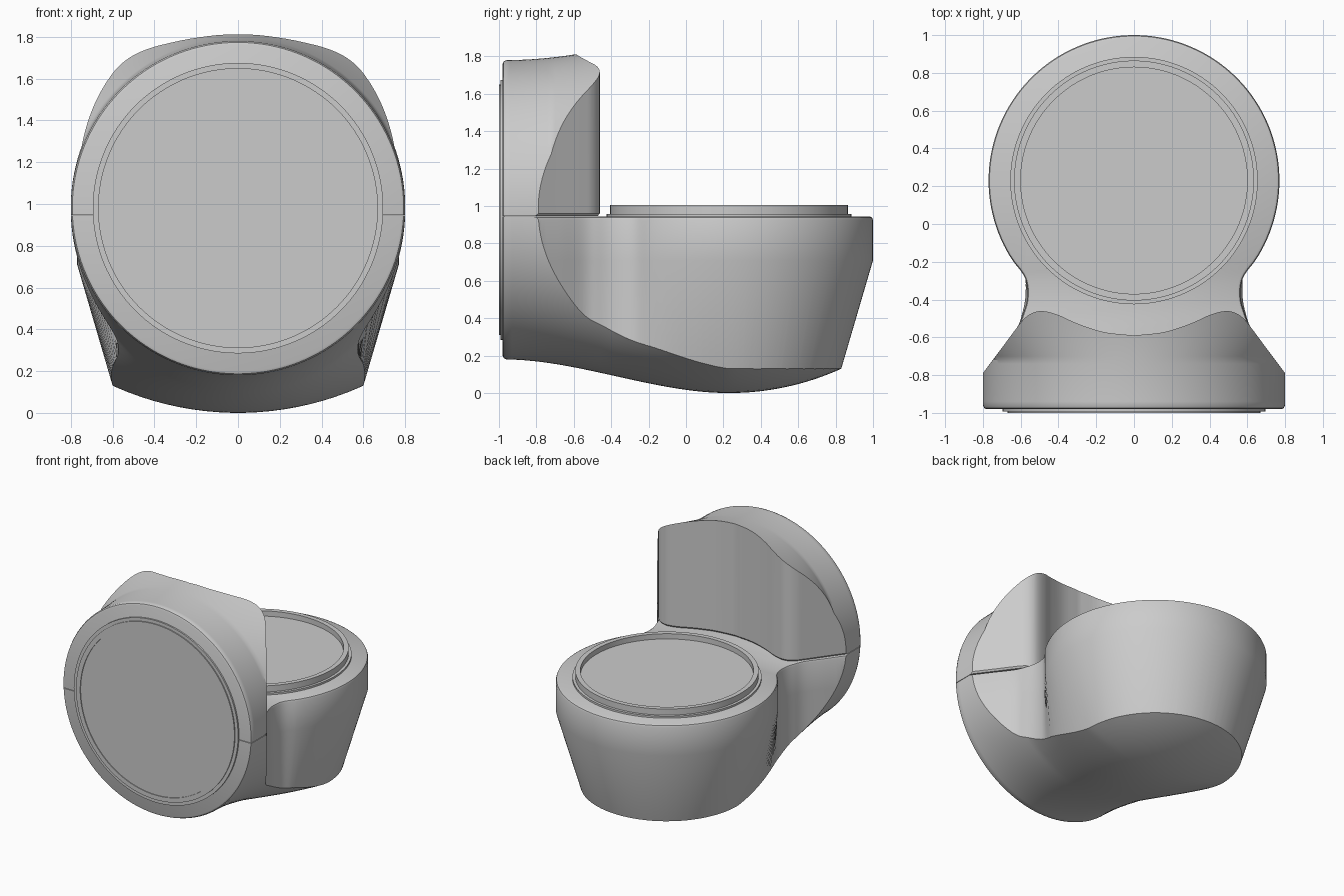
import bpy, bmesh, math
from mathutils import Vector

if "Cube" in bpy.data.objects:
    bpy.data.objects.remove(bpy.data.objects["Cube"])

grey = bpy.data.materials.new("plain_grey")
grey.use_nodes = True
COLOUR = (0.6, 0.6, 0.6, 1)
grey.diffuse_color = COLOUR
grey.node_tree.nodes["Principled BSDF"].inputs["Base Color"].default_value = COLOUR

DISC_Y, SEAM, DIAL_Z = 0.23, 0.945, 0.98


def make_object(name, bm):
    bmesh.ops.recalc_face_normals(bm, faces=bm.faces)
    mesh = bpy.data.meshes.new(name)
    bm.to_mesh(mesh)
    bm.free()
    mesh.materials.append(grey)
    obj = bpy.data.objects.new(name, mesh)
    bpy.context.collection.objects.link(obj)
    return obj


def loft(name, rings):
    """Closed solid through rings of equal point count."""
    bm = bmesh.new()
    loops = [[bm.verts.new(p) for p in ring] for ring in rings]
    n = len(loops[0])
    for a, b in zip(loops, loops[1:]):
        for i in range(n):
            j = (i + 1) % n
            bm.faces.new((a[i], a[j], b[j], b[i]))
    bm.faces.new(loops[0])
    bm.faces.new(loops[-1])
    return make_object(name, bm)


def smooth_path(points, steps=6):
    """Catmull-Rom curve through 2D points."""
    pts = [Vector(p) for p in points]
    pts = [2 * pts[0] - pts[1]] + pts + [2 * pts[-1] - pts[-2]]
    out = []
    for a, b, c, d in zip(pts, pts[1:], pts[2:], pts[3:]):
        for k in range(steps):
            t = k / steps
            out.append(0.5 * (2 * b + (c - a) * t + (2 * a - 5 * b + 4 * c - d) * t * t
                              + (3 * b - a - 3 * c + d) * t ** 3))
    return out + [pts[-2]]


def mirrored(half):
    return half + [Vector((-p.x, p.y)) for p in reversed(half[:-1])]


def inset(outline, d):
    n = len(outline)
    out = []
    for i, p in enumerate(outline):
        t = (outline[(i + 1) % n] - outline[i - 1]).normalized()
        out.append(p + Vector((-t.y, t.x)) * d)
    return out


def at_height(outline, z):
    return [(p.x, p.y, z) for p in outline]


def section(y, radius, centre, n=144):
    return [(radius * math.cos(math.tau * (i + 0.5) / n), y,
             centre + radius * math.sin(math.tau * (i + 0.5) / n)) for i in range(n)]


def front_rim(centre):
    return [section(y, 0.8 - d, centre) for y, d in ((-0.98, 0.018), (-0.975, 0.007), (-0.96, 0))]


def intersect(name, a, b):
    """Keep the volume shared by two solids."""
    b.hide_render = True
    mod = a.modifiers.new("shared", 'BOOLEAN')
    mod.operation, mod.solver, mod.object = 'INTERSECT', 'EXACT', b
    dg = bpy.context.evaluated_depsgraph_get()
    mesh = bpy.data.meshes.new_from_object(a.evaluated_get(dg))
    mesh.name = name
    obj = bpy.data.objects.new(name, mesh)
    bpy.context.collection.objects.link(obj)
    for helper in (a, b):
        bpy.data.objects.remove(helper)
    return obj


FLARE = [(0.86, -0.87), (0.8, -0.79), (0.71, -0.67)]
FRONT = [Vector((0.86, -1.1))]

# Lower body plan: flared front, waist, round back; the foot is narrower
waist_top = smooth_path(FLARE + [(0.62, -0.55), (0.585, -0.47), (0.566, -0.4),
                                 (0.566, -0.33), (0.585, -0.27), (0.638, -0.2)])
waist_foot = smooth_path(FLARE + [(0.62, -0.55), (0.595, -0.47), (0.582, -0.4),
                                  (0.576, -0.33), (0.574, -0.27), (0.575, -0.2)])
round_top, round_foot = [], []
for i in range(1, 49):
    ang = math.radians(-34 + 124 * i / 48)
    c, s = math.cos(ang), math.sin(ang)
    round_top.append(Vector((0.77 * c, DISC_Y + 0.77 * s)))
    if ang < 0:
        k = s / math.sin(math.radians(-34))
        round_foot.append(Vector((0.6 - 0.025 * k * k, DISC_Y - 0.43 * k)))
    else:
        round_foot.append(Vector((0.6 * c, DISC_Y + 0.6 * s)))
plan_top = mirrored(FRONT + waist_top + round_top)
plan_foot = mirrored(FRONT + waist_foot + round_foot)
plan_under = [f + (f - t) * 0.35 for f, t in zip(plan_foot, plan_top)]
column = loft("column", [at_height(plan_under, -0.073), at_height(plan_foot, 0.13),
                         at_height(plan_top, 0.71), at_height(plan_top, SEAM - 0.02),
                         at_height(inset(plan_top, 0.005), SEAM - 0.007),
                         at_height(inset(plan_top, 0.016), SEAM - 0.001)])

# Lower body belly: round dial section sweeping back into a shallow dome
rings = front_rim(DIAL_Z)
for i in range(1, 70):
    y = -0.96 + 2.03 * i / 69
    if y < DISC_Y:
        u = (DISC_Y - y) / 1.21
        low = 0.18 * u * u * (3 - 2 * u)
        r = 0.8 + 0.65 * max(0, 1 - u / 0.55) ** 1.3
        rings.append(section(y, r, low + r))
    else:
        rings.append(section(y, math.sqrt(1.45 ** 2 - (y - DISC_Y) ** 2), 1.45))
lower_body = intersect("lower_body", column, loft("belly", rings))

# Upper body: arched front with a hollow back hugging the round deck
back = smooth_path(FLARE + [(0.625, -0.555), (0.58, -0.5), (0.53, -0.468), (0.475, -0.462),
                            (0.4, -0.482), (0.3, -0.527), (0.16, -0.572), (0, -0.59)])
plan_back = mirrored(FRONT + back)
tower = loft("tower", [at_height(inset(plan_back, 0.01), SEAM + 0.003),
                       at_height(plan_back, SEAM + 0.015), at_height(plan_back, 2)])
rings = front_rim(DIAL_Z)
for i in range(1, 30):
    y = -0.96 + 0.58 * i / 29
    top = 1.78 + 0.03 * ((y + 0.98) / 0.38) ** 2
    r = 0.8 + 0.26 * max(0, (y + 0.72) / 0.25)
    rings.append(section(y, r, top - r))
upper_body = intersect("upper_body", tower, loft("arch", rings))


def dial(name, profile, place, n=128):
    """Turned disc from (radius, height) steps, ending at its centre."""
    bm = bmesh.new()
    loops = [[bm.verts.new(place(r * math.cos(math.tau * i / n), r * math.sin(math.tau * i / n), h))
              for i in range(n)] for r, h in profile]
    for a, b in zip(loops, loops[1:]):
        for i in range(n):
            j = (i + 1) % n
            bm.faces.new((a[i], a[j], b[j], b[i]))
    bm.faces.new(loops[0])
    bm.faces.new(loops[-1])
    return make_object(name, bm)


# Stepped round dials on the front and on the deck
front_dial = dial("front_dial",
                  [(0.695, -0.01), (0.695, 0.012), (0.67, 0.012), (0.67, 0.02),
                   (0.635, 0.02), (0.635, 0.014)],
                  lambda a, b, h: (a, -0.98 - h, DIAL_Z + b))
deck_dial = dial("deck_dial",
                 [(0.655, -0.01), (0.655, 0.013), (0.635, 0.013), (0.635, 0.06),
                  (0.6, 0.06), (0.6, 0.02)],
                 lambda a, b, h: (a, DISC_Y + b, SEAM + h))

# Smooth shading with crisp creases
bpy.ops.object.select_all(action='DESELECT')
for obj in (lower_body, upper_body, front_dial, deck_dial):
    obj.select_set(True)
bpy.context.view_layer.objects.active = lower_body
bpy.ops.object.shade_smooth_by_angle(angle=math.radians(30))
